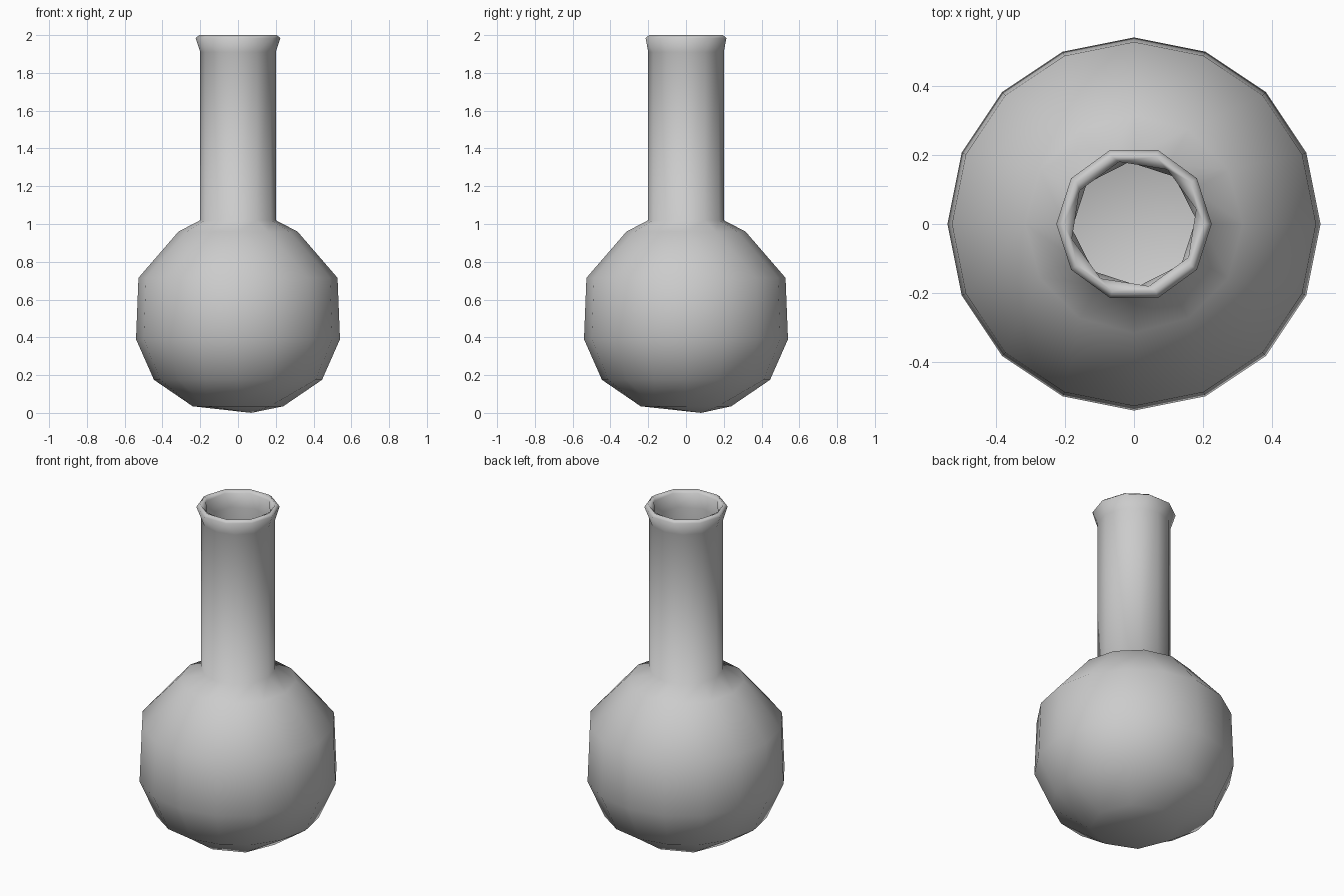
import bpy, bmesh, math

if "Cube" in bpy.data.objects:
    bpy.data.objects.remove(bpy.data.objects["Cube"])


def add_ring(bm, r, z, n, phase):
    """Ring of n vertices; phase is a fraction of one step."""
    return [(a, bm.verts.new((r * math.cos(a), r * math.sin(a), z)))
            for a in ((i + phase) * 2 * math.pi / n for i in range(n))]


def zip_rings(bm, a, b):
    """Join two rings, which may have different side counts."""
    n, m = len(a), len(b)
    i = j = 0
    while i < n or j < m:
        va, vb = a[i % n][1], b[j % m][1]
        na = a[0][0] + (i + 1) * 2 * math.pi / n
        nb = b[0][0] + (j + 1) * 2 * math.pi / m
        if i < n and j < m and abs(na - nb) < 1e-4:
            bm.faces.new((va, a[(i + 1) % n][1], b[(j + 1) % m][1], vb))
            i, j = i + 1, j + 1
        elif j >= m or (i < n and na < nb):
            bm.faces.new((va, a[(i + 1) % n][1], vb))
            i += 1
        else:
            bm.faces.new((va, b[(j + 1) % m][1], vb))
            j += 1


def fan(bm, ring, tip):
    v = bm.verts.new(tip)
    for k in range(len(ring)):
        bm.faces.new((v, ring[k][1], ring[(k + 1) % len(ring)][1]))


# radius, height, sides, phase: outside going up, then inside going down
profile = [
    (0.24, 0.035, 8, 0), (0.445, 0.175, 16, 0), (0.54, 0.39, 16, 0),
    (0.527, 0.715, 16, 0), (0.315, 0.96, 12, 0), (0.2, 1.02, 12, 0),
    (0.2, 1.91, 12, 0), (0.225, 1.985, 10, 0), (0.205, 2.0, 10, 0),
    (0.185, 1.985, 8, 0.3), (0.18, 1.9, 8, 0.1), (0.18, 1.01, 8, 0.1),
    (0.295, 0.94, 12, 0), (0.505, 0.7, 16, 0), (0.517, 0.4, 16, 0),
    (0.425, 0.19, 16, 0), (0.22, 0.055, 8, 0),
]

# Round flask with a hollow neck and flared lip
bm = bmesh.new()
rings = [add_ring(bm, *p) for p in profile]
for lower, upper in zip(rings, rings[1:]):
    zip_rings(bm, lower, upper)
fan(bm, rings[0], (0.07, 0.08, 0.0))
fan(bm, rings[-1], (0, 0, 0.05))
bmesh.ops.recalc_face_normals(bm, faces=bm.faces)
for f in bm.faces:
    f.smooth = True

mesh = bpy.data.meshes.new("flask")
bm.to_mesh(mesh)
bm.free()
flask = bpy.data.objects.new("flask", mesh)
bpy.context.collection.objects.link(flask)
